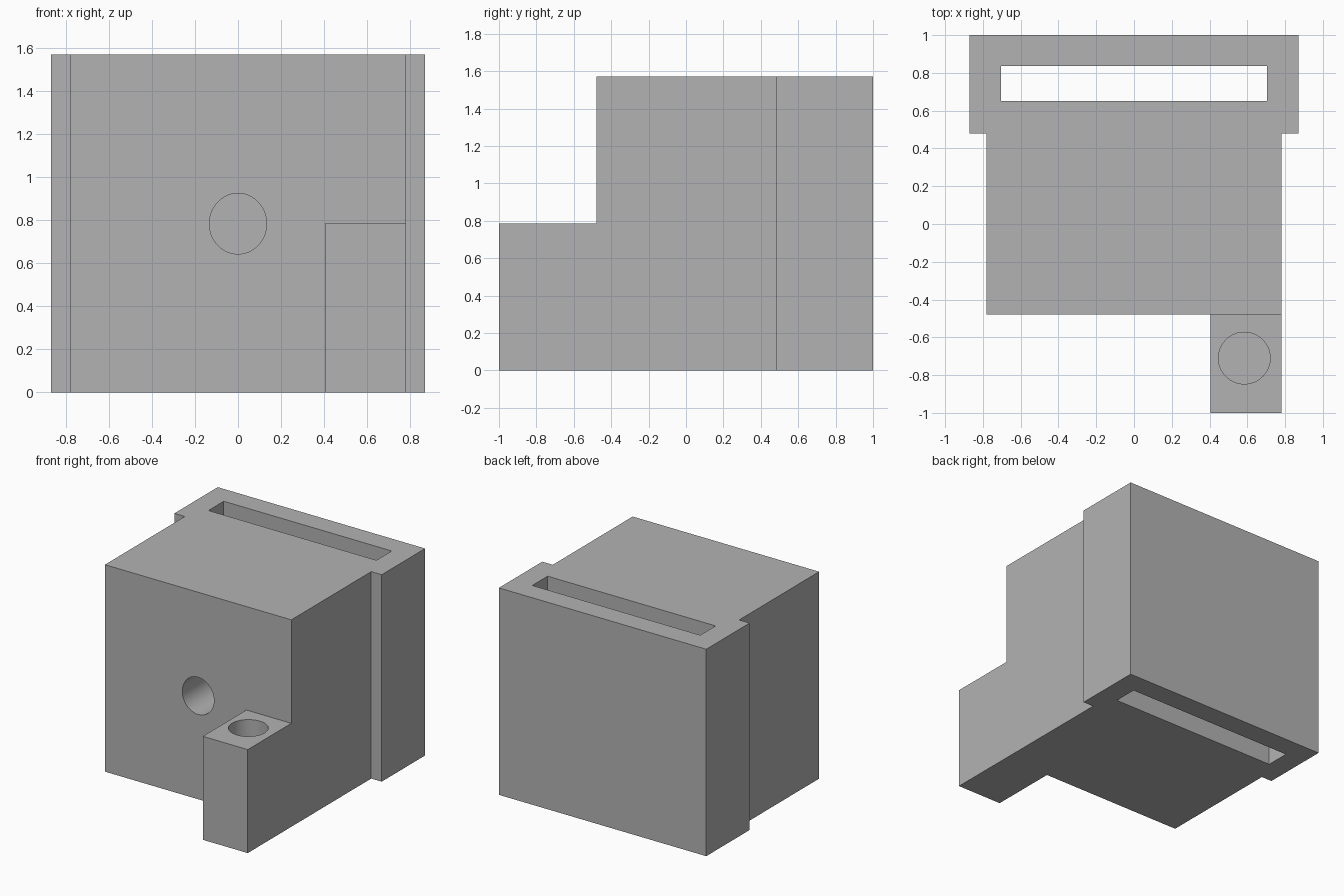
import bpy, bmesh, math
from mathutils import Matrix

if "Cube" in bpy.data.objects:
    bpy.data.objects.remove(bpy.data.objects["Cube"])

grey = bpy.data.materials.new("plain_grey")
grey.diffuse_color = (0.45, 0.45, 0.45, 1)
grey.use_nodes = True
grey.node_tree.nodes["Principled BSDF"].inputs["Base Color"].default_value = grey.diffuse_color

HEIGHT, LEG_HEIGHT = 1.57, 0.785


def prism(name, outline, z0, z1):
    """Extrude a flat outline from z0 up to z1."""
    bm = bmesh.new()
    base = bm.faces.new([bm.verts.new((x, y, z0)) for x, y in outline])
    top = bmesh.ops.extrude_face_region(bm, geom=[base])["geom"]
    bmesh.ops.translate(bm, vec=(0, 0, z1 - z0),
                        verts=[v for v in top if isinstance(v, bmesh.types.BMVert)])
    bmesh.ops.recalc_face_normals(bm, faces=bm.faces)
    return finish(name, bm)


def rod(name, matrix, depth):
    """Unit-radius cylinder along local z, placed by a matrix."""
    bm = bmesh.new()
    bmesh.ops.create_cone(bm, cap_ends=True, segments=64, radius1=1, radius2=1,
                          depth=depth, matrix=matrix)
    return finish(name, bm)


def finish(name, bm):
    mesh = bpy.data.meshes.new(name)
    bm.to_mesh(mesh)
    bm.free()
    mesh.materials.append(grey)
    obj = bpy.data.objects.new(name, mesh)
    bpy.context.collection.objects.link(obj)
    return obj


def box(x0, x1, y0, y1):
    return [(x0, y0), (x1, y0), (x1, y1), (x0, y1)]


# Block with wider rear flange and front leg, as one plan outline
block = prism("block", [
    (-0.782, -0.478), (0.405, -0.478), (0.405, -1), (0.782, -1),
    (0.782, 0.48), (0.87, 0.48), (0.87, 1), (-0.87, 1),
    (-0.87, 0.48), (-0.782, 0.48)], 0, HEIGHT)

# Cutters: space above the leg, rear slot, front bore, leg socket
cutters = [
    prism("leg_step_cutter", box(0.3, 0.9, -1.1, -0.478), LEG_HEIGHT, 1.7),
    prism("slot_cutter", box(-0.705, 0.705, 0.652, 0.836), -0.1, 1.7),
    rod("front_bore_cutter",
        Matrix.Translation((0, 0.05, 0.784)) @ Matrix.Rotation(math.pi / 2, 4, 'X')
        @ Matrix.Diagonal((0.133, 0.141, 1, 1)), 1.3),
    rod("leg_socket_cutter",
        Matrix.Translation((0.584, -0.71, 0.6))
        @ Matrix.Diagonal((0.137, 0.137, 1, 1)), 0.8),
]

for cutter in cutters:
    cutter.hide_render = True
    cutter.hide_set(True)
    cut = block.modifiers.new(cutter.name, 'BOOLEAN')
    cut.operation = 'DIFFERENCE'
    cut.solver = 'EXACT'
    cut.object = cutter

# Bake the cuts, then drop the helpers
baked = bpy.data.meshes.new_from_object(
    block.evaluated_get(bpy.context.evaluated_depsgraph_get()))
block.modifiers.clear()
block.data = baked
for cutter in cutters:
    bpy.data.objects.remove(cutter)

# Smooth bore walls, sharp edges elsewhere
bpy.context.view_layer.objects.active = block
block.select_set(True)
bpy.ops.object.shade_smooth_by_angle(angle=math.radians(30))
